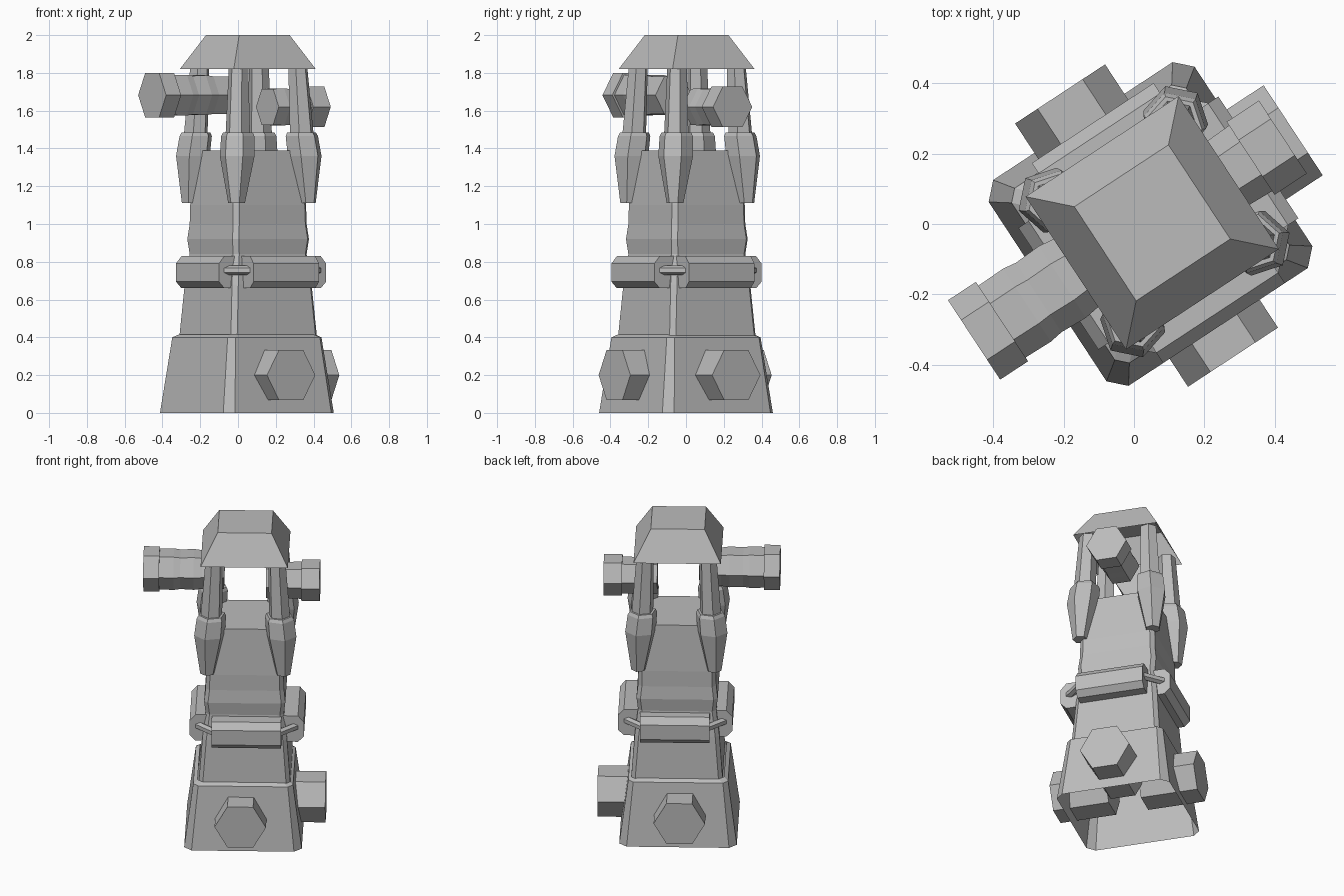
import bpy
import bmesh
import math
from mathutils import Matrix, Vector

cube = bpy.data.objects.get("Cube")
if cube:
    bpy.data.objects.remove(cube, do_unlink=True)

stone = bpy.data.materials.new("grey_stone")
stone.use_nodes = True
GREY = (0.5, 0.5, 0.5, 1)
stone.diffuse_color = GREY
stone.node_tree.nodes["Principled BSDF"].inputs["Base Color"].default_value = GREY

# The whole tower is turned about its vertical axis
TOWER = Matrix.Translation((0.047, 0, 0)) @ Matrix.Rotation(math.radians(33.3), 4, 'Z')
UPPER = (0.012, 0, 0)      # slight lean of the upper parts
BELT = (0.02, -0.01, 0)


def loft(name, rings, turn=0, shift=(0, 0, 0), floor=True, lid=True):
    """Skin a stack of equal-length rings, with optional end caps, turned about the tower axis."""
    bm = bmesh.new()
    loops = [[bm.verts.new(p) for p in ring] for ring in rings]
    n = len(loops[0])
    for low, high in zip(loops, loops[1:]):
        for i in range(n):
            j = (i + 1) % n
            bm.faces.new((low[i], low[j], high[j], high[i]))
    if floor:
        bm.faces.new(loops[0][::-1])
    if lid:
        bm.faces.new(loops[-1])
    bmesh.ops.recalc_face_normals(bm, faces=bm.faces)
    mesh = bpy.data.meshes.new(name)
    bm.to_mesh(mesh)
    bm.free()
    mesh.materials.append(stone)
    ob = bpy.data.objects.new(name, mesh)
    ob.matrix_world = TOWER @ Matrix.Translation(shift) @ Matrix.Rotation(math.radians(turn), 4, 'Z')
    bpy.context.collection.objects.link(ob)


def square(a, z, c=0.0):
    """Square of half side a at height z, with corners cut by c."""
    pts = []
    for k in range(4):
        rot = Matrix.Rotation(k * math.pi / 2, 3, 'Z')
        corner = [(a, a - c, z), (a - c, a, z)] if c else [(a, a, z)]
        pts += [rot @ Vector(p) for p in corner]
    return pts


def hexagon(r, centre, axis):
    """Six-sided ring around centre, perpendicular to the X, Y or Z axis."""
    pts = []
    for k in range(6):
        s, t = r * math.cos(k * math.pi / 3), r * math.sin(k * math.pi / 3)
        off = {'X': (0, s, t), 'Y': (t, 0, s), 'Z': (t, s, 0)}[axis]
        pts.append(Vector(centre) + Vector(off))
    return pts


def bolt(name, profile, z, turn, shift=(0, 0, 0)):
    """Hexagonal rod pointing outward; profile holds (distance, radius)."""
    loft(name, [hexagon(r, (d, 0, z), 'X') for d, r in profile], turn, shift)


# Tower: hollow flared plinth and tapering shaft, open underneath
loft("plinth", [square(0.35, 0, 0.045), square(0.297, 0.40, 0.03), square(0.272, 0.415, 0.03)],
     floor=False, lid=False)
loft("shaft", [square(a, z, 0.024) for a, z in (
    (0.272, 0.41), (0.252, 0.68), (0.233, 0.84), (0.242, 0.92),
    (0.233, 1.0), (0.231, 1.1), (0.205, 1.39))], shift=(0.008, 0, 0), floor=False)

# Roof: hollow hood
loft("roof", [square(0.26, 1.82), square(0.16, 2.0)], shift=(0.006, 0, 0), floor=False)

# Belt of four bars joined by corner links
bar_profile = [(0.21, 0.66), (0.305, 0.66), (0.34, 0.695),
               (0.34, 0.79), (0.305, 0.83), (0.21, 0.83)]
for k in range(4):
    loft(f"belt_bar_{k + 1}", [[(x, y, z) for x, z in bar_profile] for y in (-0.207, 0.207)],
         90 * k, BELT)
    loft(f"belt_link_{k + 1}", [hexagon(r, (0.342, y, 0.755), 'Y') for y, r in (
        (-0.09, 0.024), (0.09, 0.024))], 90 * k + 45, BELT)

# Corner posts: slim upper strut set in a thick tapered foot
for k in range(4):
    loft(f"post_foot_{k + 1}", [hexagon(r, (d, 0, z), 'Z') for d, r, z in (
        (0.318, 0.045, 1.11), (0.302, 0.094, 1.36),
        (0.287, 0.09, 1.465), (0.285, 0.08, 1.485))], 90 * k + 45, UPPER)
    loft(f"post_strut_{k + 1}", [hexagon(r, (d, 0, z), 'Z') for d, r, z in (
        (0.287, 0.066, 1.47), (0.265, 0.053, 1.83))], 90 * k + 45, UPPER)

# Bolts through three sides of the plinth
for k, reach, side in ((0, 0.485, 0), (1, 0.45, -0.012), (3, 0.445, -0.012)):
    bolt(f"plinth_bolt_{k + 1}", [(0.1, 0.153), (reach, 0.153)], 0.2, 90 * k, (side, 0, 0))

# Two beams under the roof, each with a wider head
bolt("long_beam", [(0.12, 0.115), (0.25, 0.115), (0.3, 0.122), (0.38, 0.118),
                   (0.42, 0.124), (0.51, 0.122)], 1.682, 180)
bolt("long_beam_head", [(0.505, 0.135), (0.6, 0.135)], 1.682, 180)
bolt("short_beam", [(0.13, 0.11), (0.2, 0.113), (0.25, 0.108), (0.35, 0.112)], 1.62, 0)
bolt("short_beam_head", [(0.34, 0.124), (0.45, 0.124)], 1.62, 0)
